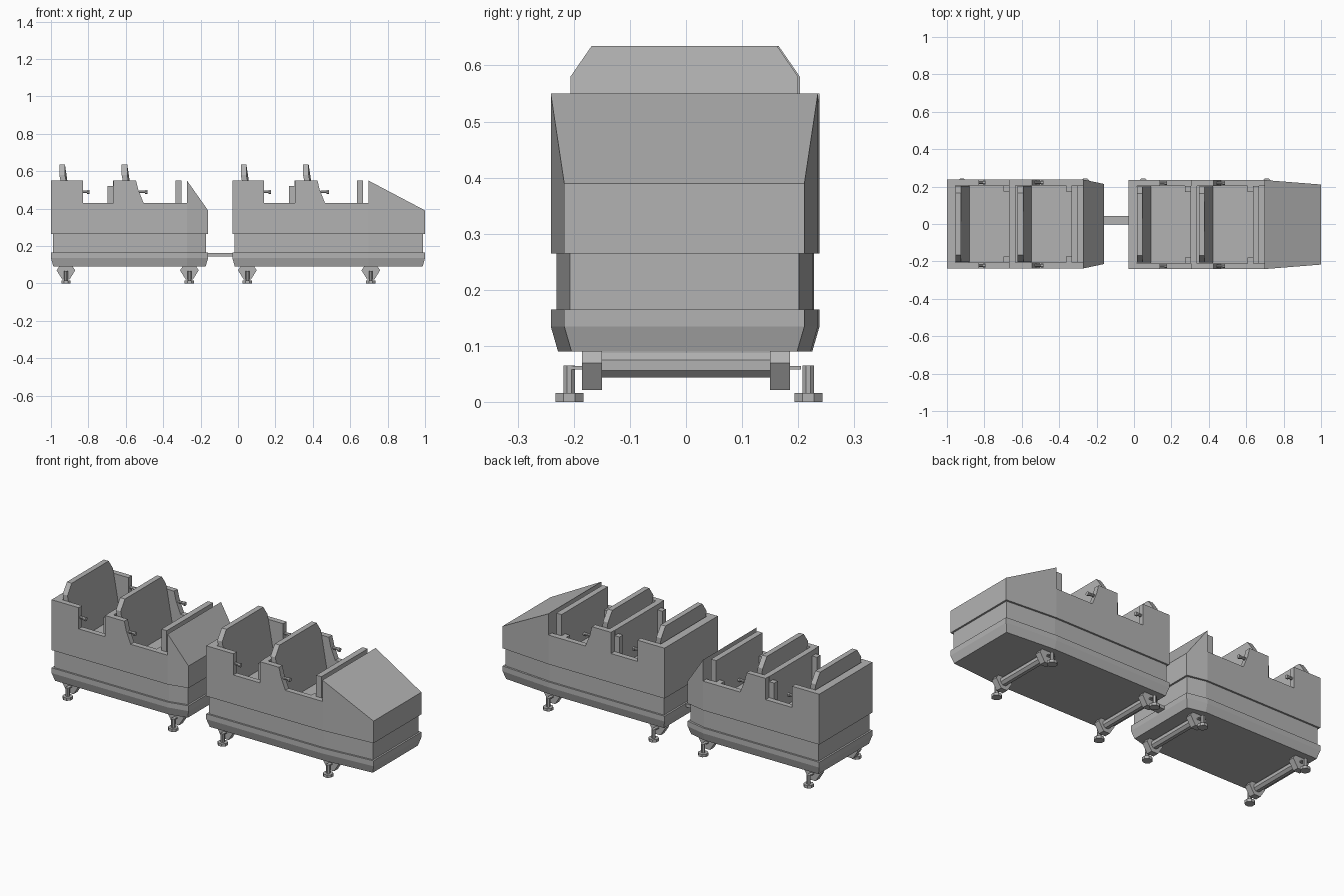
import bpy, bmesh, math
from mathutils import Vector, Matrix

cube = bpy.data.objects.get("Cube")
if cube:
    bpy.data.objects.remove(cube, do_unlink=True)

grey = bpy.data.materials.new("plain grey")
grey.use_nodes = True
COLOUR = (0.45, 0.45, 0.45, 1)
grey.diffuse_color = COLOUR
grey.node_tree.nodes["Principled BSDF"].inputs["Base Color"].default_value = COLOUR


def finish(name, bm):
    bmesh.ops.recalc_face_normals(bm, faces=bm.faces)
    mesh = bpy.data.meshes.new(name)
    bm.to_mesh(mesh)
    bm.free()
    mesh.materials.append(grey)
    obj = bpy.data.objects.new(name, mesh)
    bpy.context.collection.objects.link(obj)
    return obj


def loft(name, rings):
    """Skin a stack of equal-length rings and cap both ends."""
    bm = bmesh.new()
    loops = [[bm.verts.new(p) for p in ring] for ring in rings]
    n = len(loops[0])
    for a, b in zip(loops, loops[1:]):
        for i in range(n):
            j = (i + 1) % n
            bm.faces.new((a[i], a[j], b[j], b[i]))
    bm.faces.new(loops[0])
    bm.faces.new(loops[-1])
    return finish(name, bm)


def box(name, x, y, z):
    return loft(name, [[(x[0], y[0], h), (x[1], y[0], h), (x[1], y[1], h), (x[0], y[1], h)] for h in z])


def side_profile(name, points, y):
    """Extrude an x-z outline across y."""
    return loft(name, [[(px, v, pz) for px, pz in points] for v in y])


def rod(name, centre, radius, length, axis, sides=8):
    bm = bmesh.new()
    turn = Vector((0, 0, 1)).rotation_difference(Vector(axis)).to_matrix().to_4x4()
    bmesh.ops.create_cone(bm, cap_ends=True, segments=sides, radius1=radius, radius2=radius, depth=length,
                          matrix=Matrix.Translation(centre) @ turn @ Matrix.Rotation(math.pi / sides, 4, "Z"))
    return finish(name, bm)


HALF, NOSE_HALF, WALL = 0.238, 0.214, 0.031
SEAT_Z, SILL_Z, RIM_Z = 0.33, 0.43, 0.55


def build_car(label, ox, front, yc):
    back, dash = ox - 0.03, ox + 0.697

    def plan(z, inset=0):
        w, n = HALF - inset, NOSE_HALF - inset
        b, f = back + inset, front - inset
        return [(b, yc - w, z), (dash, yc - w, z), (f, yc - n, z),
                (f, yc + n, z), (dash, yc + w, z), (b, yc + w, z)]

    # Hull: skirt, recessed band, upper tub
    loft(label + "_skirt", [plan(0.09, 0.013), plan(0.135), plan(0.165)])
    loft(label + "_recessed_band", [plan(0.165, 0.01), plan(0.265, 0.01)])
    loft(label + "_tub", [plan(0.265), plan(SEAT_Z)])

    # Sloping nose
    loft(label + "_nose", [
        [(dash, yc - HALF, SEAT_Z), (dash, yc - HALF, RIM_Z), (dash, yc + HALF, RIM_Z), (dash, yc + HALF, SEAT_Z)],
        [(front, yc - NOSE_HALF, SEAT_Z), (front, yc - NOSE_HALF, 0.39),
         (front, yc + NOSE_HALF, 0.39), (front, yc + NOSE_HALF, SEAT_Z)]])

    # Rear wall and notched side walls
    inner = HALF - WALL
    box(label + "_rear_wall", (back, back + 0.045), (yc - inner, yc + inner), (SEAT_Z, RIM_Z))
    notches = [(-0.03, SEAT_Z), (-0.03, RIM_Z), (0.14, RIM_Z), (0.14, SILL_Z), (0.305, SILL_Z), (0.305, RIM_Z),
               (0.425, RIM_Z), (0.437, 0.5), (0.465, SILL_Z), (0.697, SILL_Z), (0.697, SEAT_Z)]
    for side, s in (("right", -1), ("left", 1)):
        side_profile(f"{label}_{side}_wall", [(ox + x, z) for x, z in notches],
                     (yc + s * inner, yc + s * HALF))

    for row, sx in (("rear", ox), ("front", ox + 0.333)):
        # Leaning backrest with clipped top corners
        outline = [(-0.203, SEAT_Z), (-0.203, 0.58), (-0.165, 0.635), (0.165, 0.635), (0.203, 0.58), (0.203, SEAT_Z)]
        loft(f"{label}_{row}_backrest",
             [[(sx + x + max(0, 0.58 - z) * 0.18, yc + y, z) for y, z in outline] for x in (0.015, 0.045)])

        # Panel ahead of the seat, with a raised frame on its seat side
        px = sx + 0.303
        box(f"{label}_{row}_panel", (px, px + 0.033), (yc - inner, yc + inner), (SEAT_Z, RIM_Z))
        face = (px - 0.03, px)
        for side, s in (("right", -1), ("left", 1)):
            box(f"{label}_{row}_{side}_panel_frame", face,
                (yc + s * 0.175, yc + s * inner), (SEAT_Z, SILL_Z + 0.09 if row == "rear" else SILL_Z))

            # Grab handles on the wall ends
            hx, hy = sx + (0.15 if row == "rear" else 0.127), yc + s * 0.222
            rod(f"{label}_{row}_{side}_handle", (hx, hy, 0.49), 0.008, 0.036, (1, 0, 0))
            rod(f"{label}_{row}_{side}_handle_knob", (hx + 0.02, hy, 0.488), 0.011, 0.012, (1, 0, 0))

    # Axles with brackets and guide wheels
    wy = 0.005
    bracket = [(-0.035, 0.092), (-0.05, 0.07), (-0.02, 0.022), (0.02, 0.022), (0.05, 0.07), (0.035, 0.092)]
    for end, ax in (("rear", ox + 0.05), ("front", ox + 0.71)):
        rod(f"{label}_{end}_axle", (ax, 0, 0.066), 0.024, 0.31, (0, 1, 0))
        for side, s in (("right", -1), ("left", 1)):
            name = f"{label}_{end}_{side}"
            side_profile(name + "_bracket", [(ax + x, z) for x, z in bracket], (s * 0.15, s * 0.185))
            box(name + "_arm", (ax - 0.01, ax + 0.01), (s * 0.18, s * 0.205), (0.058, 0.064))
            rod(name + "_wheel_post", (ax, wy + s * 0.213, 0.038), 0.011, 0.055, (0, 0, 1))
            rod(name + "_guide_wheel", (ax, wy + s * 0.213, 0.008), 0.027, 0.016, (0, 0, 1))


build_car("lead_car", 0, 1.0, -0.003)
build_car("rear_car", -0.97, -0.16, 0)

# Link between the cars
box("coupler", (-0.18, -0.01), (-0.004, 0.044), (0.145, 0.163))
